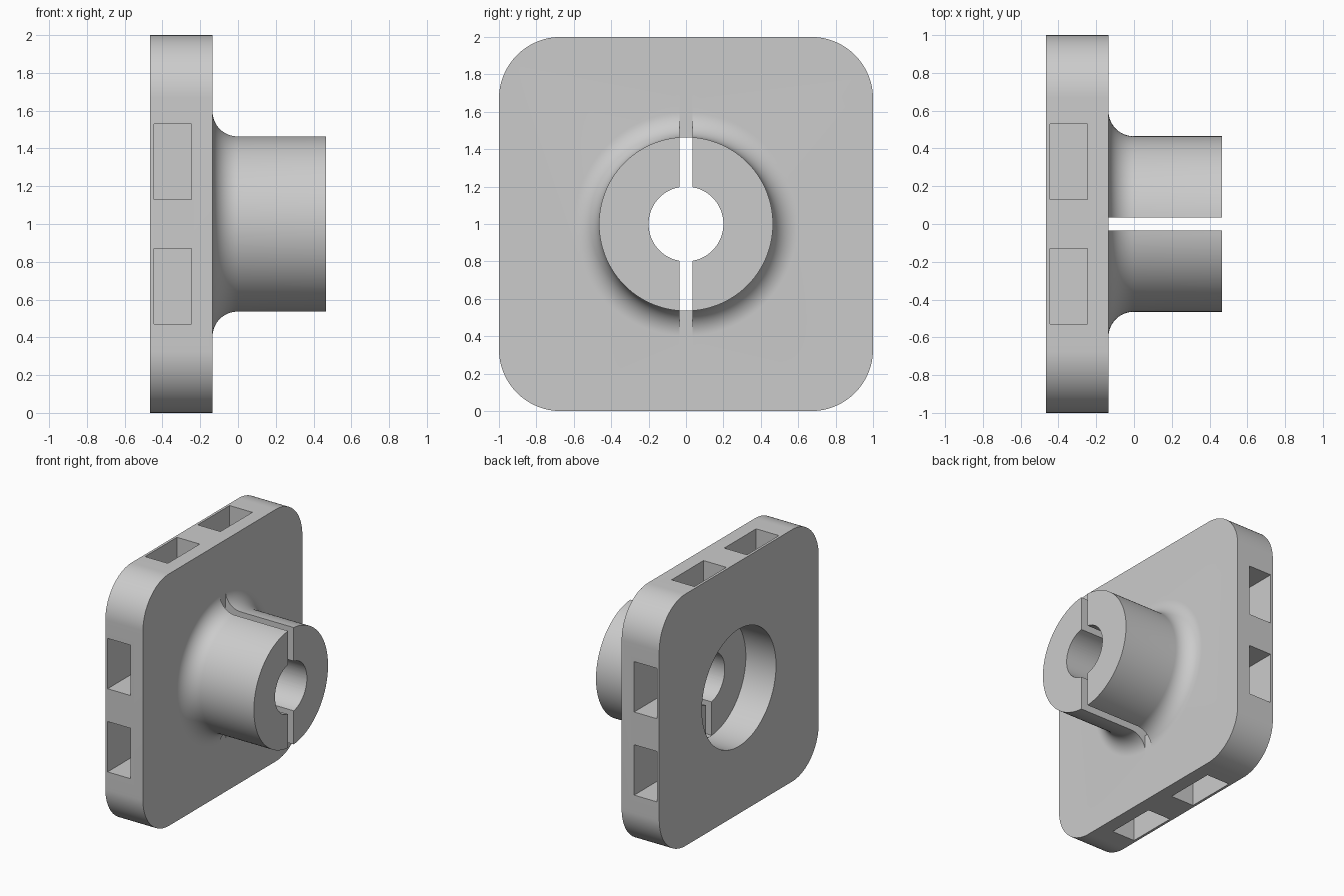
import bpy, bmesh, math
from mathutils import Vector

if "Cube" in bpy.data.objects:
    bpy.data.objects.remove(bpy.data.objects["Cube"])

BACK, FACE, FLOOR, END = -0.465, -0.135, -0.2, 0.465   # stations along x
HUB_R, BORE_R, FILLET, SLOT = 0.465, 0.2, 0.133, 0.07

grey = bpy.data.materials.new("light_grey")
grey.diffuse_color = (0.6, 0.6, 0.6, 1)
grey.use_nodes = True
grey.node_tree.nodes["Principled BSDF"].inputs["Base Color"].default_value = grey.diffuse_color


def finish(name, bm):
    bmesh.ops.recalc_face_normals(bm, faces=bm.faces)
    me = bpy.data.meshes.new(name)
    bm.to_mesh(me)
    bm.free()
    ob = bpy.data.objects.new(name, me)
    bpy.context.collection.objects.link(ob)
    me.materials.append(grey)
    return ob


def box(name, lo, hi):
    bm = bmesh.new()
    bmesh.ops.create_cube(bm, size=1)
    for v in bm.verts:
        v.co = [(a + b) / 2 + c * (b - a) for a, b, c in zip(lo, hi, v.co)]
    return finish(name, bm)


def lathe(name, profile, steps=128):
    """Spin a closed (x, radius) profile about the x axis at z = 1."""
    bm = bmesh.new()
    rings = []
    for i in range(steps):
        a = 2 * math.pi * (i + 0.5) / steps
        rings.append([bm.verts.new((x, r * math.sin(a), 1 + r * math.cos(a))) for x, r in profile])
    n = len(profile)
    for i in range(steps):
        p, q = rings[i], rings[(i + 1) % steps]
        for j in range(n):
            k = (j + 1) % n
            bm.faces.new((p[j], p[k], q[k], q[j]))
    return finish(name, bm)


def cylinder(name, x0, x1, r, steps=128):
    bm = bmesh.new()
    ring = [bm.verts.new((x0, r * math.sin(2 * math.pi * (i + 0.5) / steps),
                          1 + r * math.cos(2 * math.pi * (i + 0.5) / steps))) for i in range(steps)]
    f = bm.faces.new(ring)
    out = bmesh.ops.extrude_face_region(bm, geom=[f])["geom"]
    bmesh.ops.translate(bm, vec=(x1 - x0, 0, 0), verts=[v for v in out if isinstance(v, bmesh.types.BMVert)])
    return finish(name, bm)


def combine(ob, other, op):
    m = ob.modifiers.new(op.lower(), 'BOOLEAN')
    m.operation, m.object, m.solver = op, other, 'EXACT'
    bpy.context.view_layer.objects.active = ob
    bpy.ops.object.modifier_apply(modifier=m.name)
    bpy.data.objects.remove(other)


# Square plate with rounded corners
R = 0.33
bm = bmesh.new()
outline = []
for q, (sy, sz) in enumerate([(1, 1), (-1, 1), (-1, -1), (1, -1)]):
    for i in range(25):
        a = math.pi / 2 * (q + i / 24)
        outline.append(bm.verts.new((BACK, sy * (1 - R) + R * math.cos(a), 1 + sz * (1 - R) + R * math.sin(a))))
f = bm.faces.new(outline)
out = bmesh.ops.extrude_face_region(bm, geom=[f])["geom"]
bmesh.ops.translate(bm, vec=(FACE - BACK, 0, 0), verts=[v for v in out if isinstance(v, bmesh.types.BMVert)])
plate = finish("flange_plate", bm)

# Hub with a filleted root, overlapping the plate
root = [(FACE + FILLET * (1 - math.cos(a)), HUB_R + FILLET * (1 - math.sin(a)))
        for a in (math.pi / 2 * i / 16 for i in range(17))]
hub = lathe("hub", [(FLOOR - 0.05, 0.1), (FLOOR - 0.05, root[0][1])] + root + [(END, HUB_R), (END, 0.1)])
combine(plate, hub, 'UNION')

# Recess in the back, and the shaft bore
combine(plate, cylinder("recess_cutter", BACK - 0.1, FLOOR, HUB_R), 'DIFFERENCE')
combine(plate, cylinder("bore_cutter", BACK - 0.1, END + 0.1, BORE_R), 'DIFFERENCE')

# Clamping slot: full width down to the plate face, narrower through the recess floor
s = SLOT / 2
combine(plate, box("slot_cutter", (FACE, -s, 0.3), (END + 0.1, s, 1.7)), 'DIFFERENCE')
combine(plate, box("floor_slot_cutter", (FLOOR - 0.05, -s, 1 - HUB_R + 0.002),
                   (FACE + 0.05, s, 1 + HUB_R - 0.002)), 'DIFFERENCE')

# Two pockets in each of the four edges
DEPTH = 0.4
for side in (-1, 1):
    for c in (-0.33, 0.33):
        u = sorted((side * (1 - DEPTH), side * 1.1))
        x0, x1 = -0.445, -0.245
        combine(plate, box("pocket_cutter", (x0, u[0], 1 + c - 0.2), (x1, u[1], 1 + c + 0.2)), 'DIFFERENCE')
        combine(plate, box("pocket_cutter", (x0, c - 0.2, 1 + u[0]), (x1, c + 0.2, 1 + u[1])), 'DIFFERENCE')

# Smooth round surfaces, keep sharp edges
bpy.context.view_layer.objects.active = plate
plate.select_set(True)
bpy.ops.object.shade_smooth_by_angle(angle=math.radians(30))
